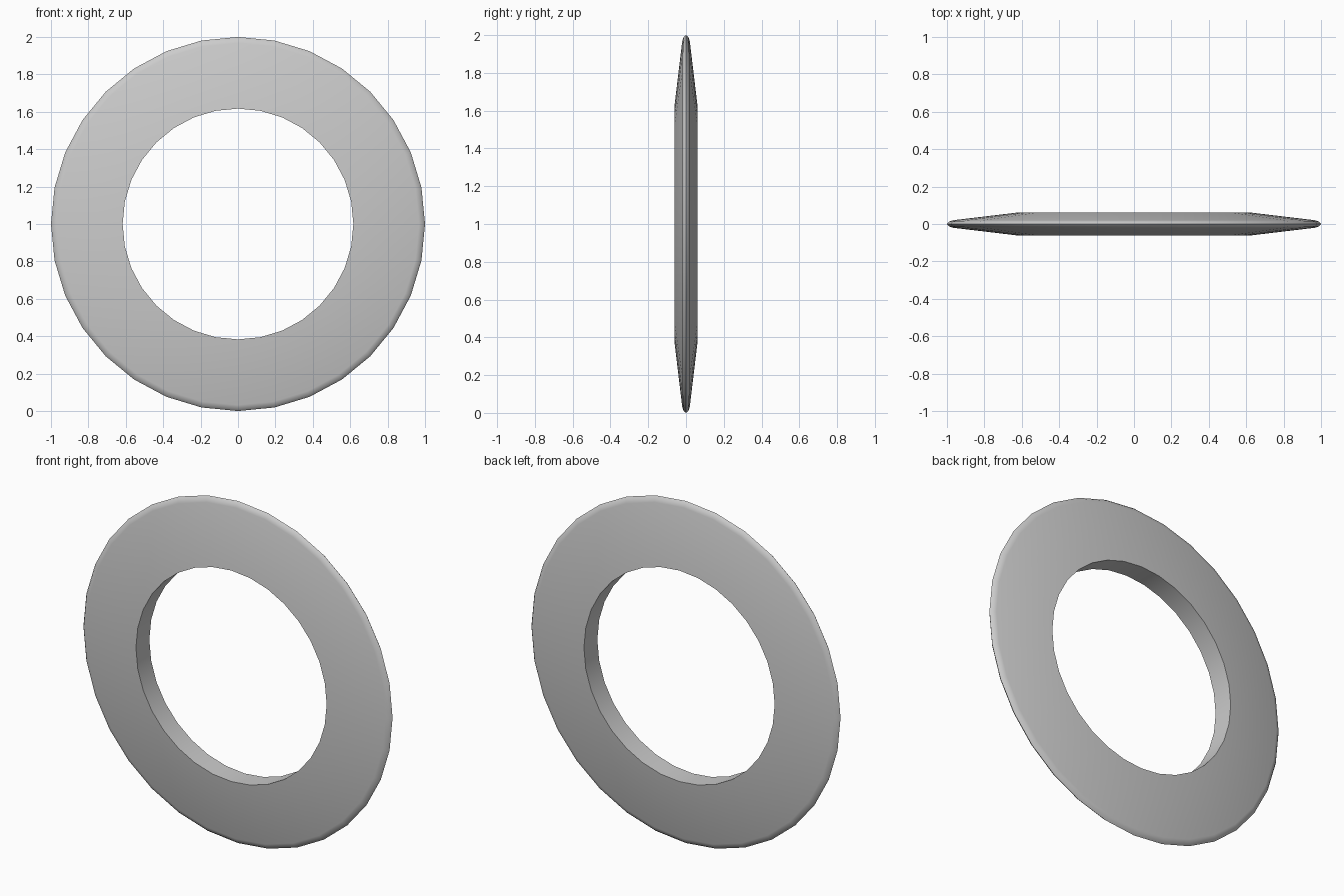
import bpy, bmesh, math
from mathutils import Vector, Matrix

if "Cube" in bpy.data.objects:
    bpy.data.objects.remove(bpy.data.objects["Cube"])

SIDES = 32

# Closed cross-section (radius, y): flat inner wall, tapering to a rounded outer edge
half = [(0.617, 0.062), (0.968, 0.02), (0.989, 0.013)]
profile = half + [(1.0, 0.0)] + [(r, -y) for r, y in reversed(half)]

# Ring: cross-section revolved around the y axis
bm = bmesh.new()
loops = []
for i in range(SIDES):
    a = 2 * math.pi * i / SIDES
    loops.append([bm.verts.new((r * math.cos(a), y, 1 + r * math.sin(a)))
                  for r, y in profile])
n = len(profile)
for i in range(SIDES):
    a, b = loops[i], loops[(i + 1) % SIDES]
    for j in range(n):
        k = (j + 1) % n
        bm.faces.new((a[j], a[k], b[k], b[j]))
bmesh.ops.recalc_face_normals(bm, faces=bm.faces)

mesh = bpy.data.meshes.new("ring")
bm.to_mesh(mesh)
bm.free()
ring = bpy.data.objects.new("ring", mesh)
bpy.context.collection.objects.link(ring)

# Smooth surface with crisp inner rims
bpy.context.view_layer.objects.active = ring
ring.select_set(True)
bpy.ops.object.shade_smooth_by_angle(angle=math.radians(65))
